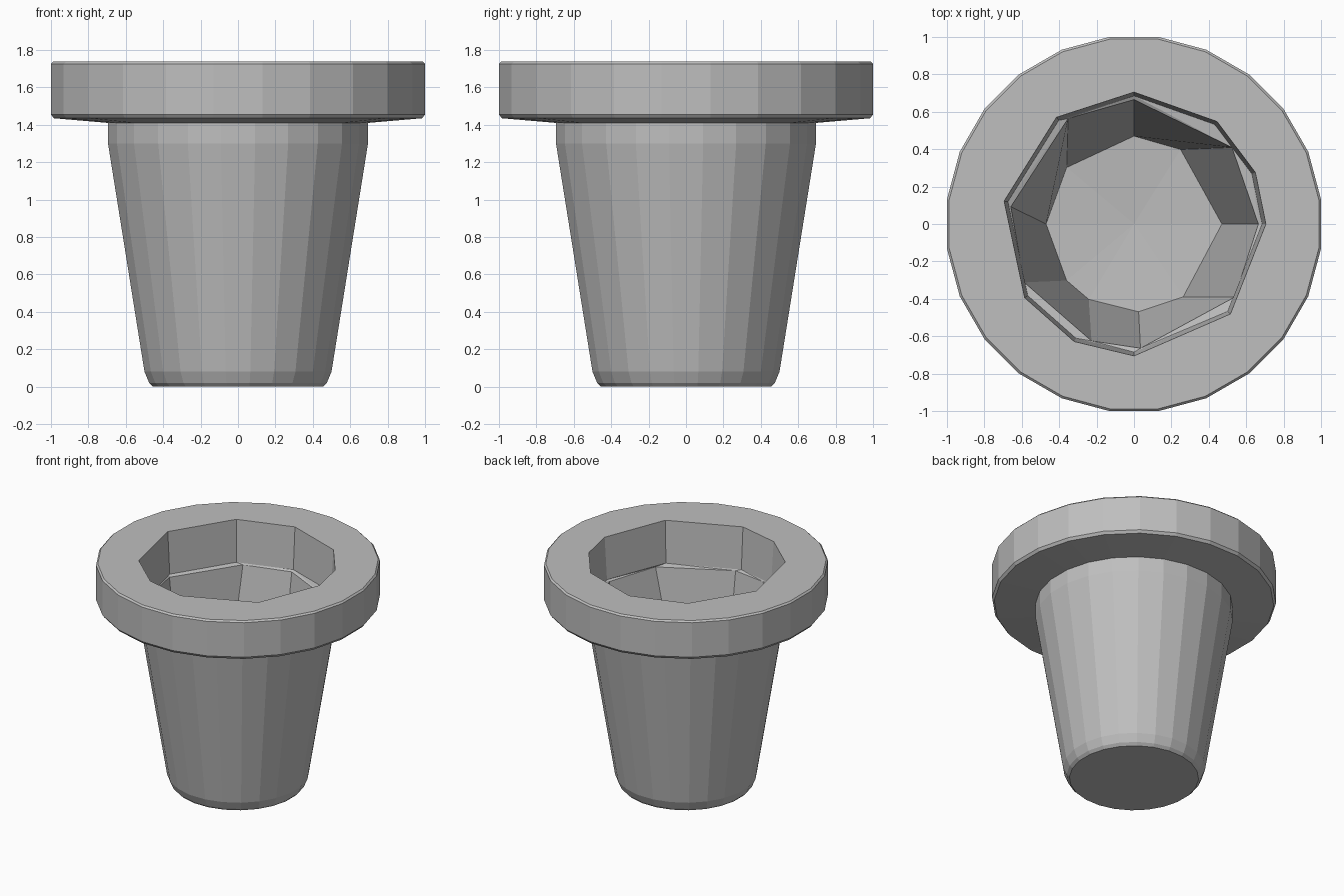
import bpy, bmesh, math

cube = bpy.data.objects.get("Cube")
if cube:
    bpy.data.objects.remove(cube, do_unlink=True)

grey = bpy.data.materials.new("clay grey")
grey.use_nodes = True
colour = (0.52, 0.52, 0.52, 1)
grey.diffuse_color = colour
grey.node_tree.nodes["Principled BSDF"].inputs["Base Color"].default_value = colour

SIDES = 24
FLAT = 1 / math.cos(math.pi / SIDES)
ROUND = [360 * (i + 0.5) / SIDES for i in range(SIDES)]
# Uneven hand-cut polygons of the opening, cavity top and cavity floor
MOUTH = [0, 23, 51, 90, 126, 170, 214, 243, 270, 317]
CAVITY = [0, 38, 90, 122, 172, 208, 250, 273, 324]
FLOOR = [0, 58, 90, 140, 180, 220, 239, 273, 304]


def ring(bm, angles, radius, z):
    return [(a, bm.verts.new((radius * math.cos(math.radians(a)),
                              radius * math.sin(math.radians(a)), z))) for a in angles]


def stitch(bm, a, b):
    """Join two rings, a to b, with b lying above a on an outward wall."""
    if len(a) == len(b):
        for i in range(len(a)):
            j = (i + 1) % len(a)
            bm.faces.new((a[i][1], a[j][1], b[j][1], b[i][1]))
        return
    a, b = a + [(a[0][0] + 360, a[0][1])], b + [(b[0][0] + 360, b[0][1])]
    i = j = 0
    while i < len(a) - 1 or j < len(b) - 1:
        if j == len(b) - 1 or (i < len(a) - 1 and a[i + 1][0] <= b[j + 1][0]):
            bm.faces.new((a[i][1], a[i + 1][1], b[j][1]))
            i += 1
        else:
            bm.faces.new((a[i][1], b[j + 1][1], b[j][1]))
            j += 1


def fan(bm, loop, z):
    tip = bm.verts.new((0, 0, z))
    for i in range(len(loop)):
        bm.faces.new((loop[i][1], loop[(i + 1) % len(loop)][1], tip))


bm = bmesh.new()
# Profile from the base, up the outside, over the rim and down into the cavity
profile = [
    (ROUND, 0.455 * FLAT, 0.0),
    (ROUND, 0.475 * FLAT, 0.02),
    (ROUND, 0.500 * FLAT, 0.08),
    (ROUND, 0.695 * FLAT, 1.30),
    (ROUND, 0.695 * FLAT, 1.41),
    (ROUND, 0.985 * FLAT, 1.435),
    (ROUND, FLAT, 1.455),
    (ROUND, FLAT, 1.725),
    (ROUND, 0.988 * FLAT, 1.737),
    (MOUTH, 0.705, 1.737),
    (MOUTH, 0.685, 1.41),
    (CAVITY, 0.665, 1.40),
    (FLOOR, 0.47, 0.13),
]
rings = [ring(bm, *p) for p in profile]
bm.faces.new([v for _, v in reversed(rings[0])])
for low, high in zip(rings, rings[1:]):
    stitch(bm, low, high)
fan(bm, rings[-1], 0.10)

bmesh.ops.recalc_face_normals(bm, faces=bm.faces[:])
mesh = bpy.data.meshes.new("flower_pot")
bm.to_mesh(mesh)
bm.free()
mesh.materials.append(grey)
pot = bpy.data.objects.new("flower_pot", mesh)
bpy.context.scene.collection.objects.link(pot)
